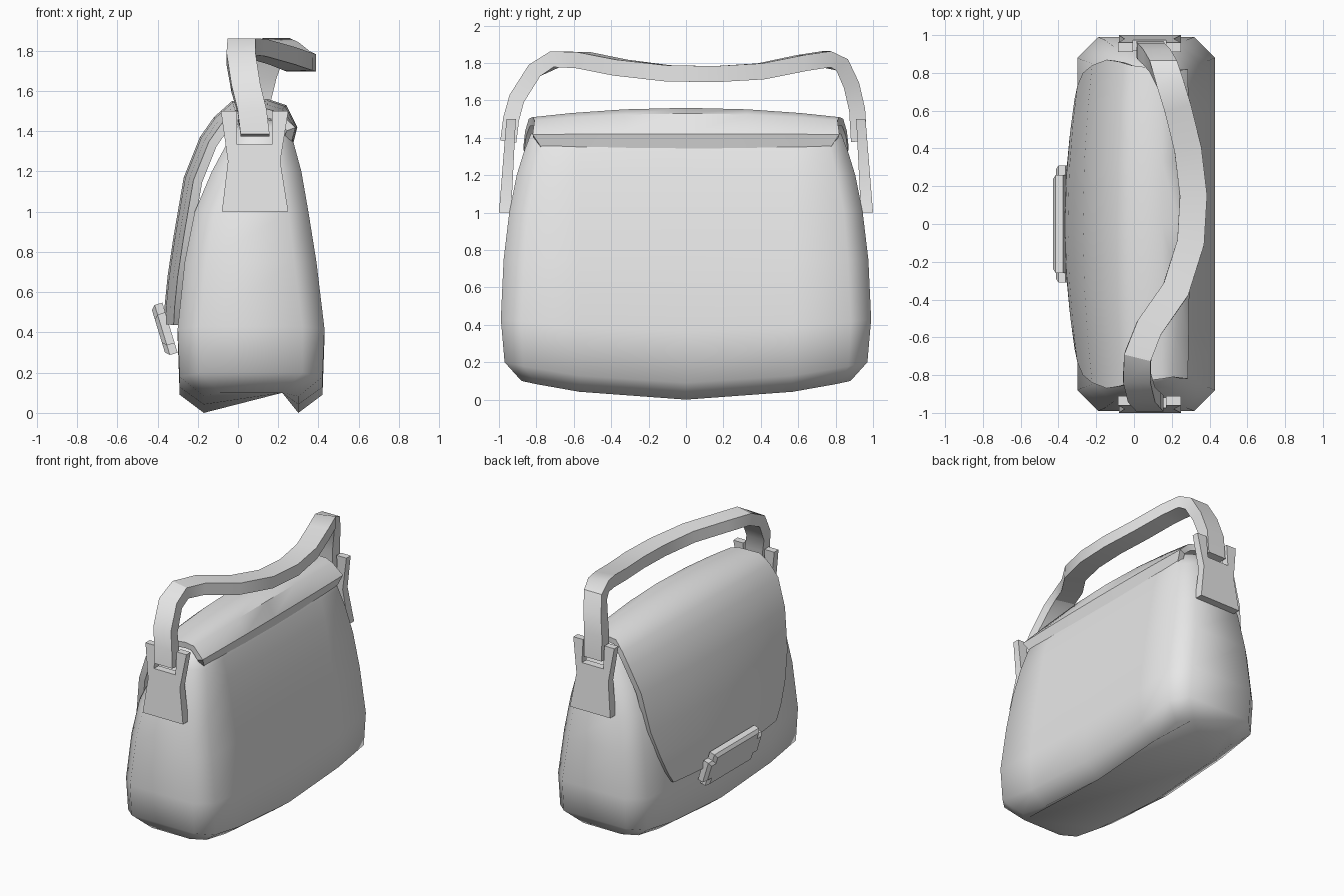
import bpy, bmesh, math
from mathutils import Vector, Matrix

cube = bpy.data.objects.get("Cube")
if cube:
    bpy.data.objects.remove(cube)

grey = bpy.data.materials.new("plain grey")
grey.use_nodes = True
COLOUR = (0.8, 0.8, 0.8, 1)
grey.diffuse_color = COLOUR
grey.node_tree.nodes["Principled BSDF"].inputs["Base Color"].default_value = COLOUR


def finish(name, bm, angle=30):
    bmesh.ops.recalc_face_normals(bm, faces=bm.faces)
    mesh = bpy.data.meshes.new(name)
    bm.to_mesh(mesh)
    bm.free()
    mesh.materials.append(grey)
    ob = bpy.data.objects.new(name, mesh)
    bpy.context.collection.objects.link(ob)
    bpy.ops.object.select_all(action='DESELECT')
    ob.select_set(True)
    bpy.context.view_layer.objects.active = ob
    bpy.ops.object.shade_smooth_by_angle(angle=math.radians(angle))
    return ob


def loft(rows, closed=True):
    """Join rows of points with quads; closed rows are capped."""
    bm = bmesh.new()
    grid = [[bm.verts.new(p) for p in row] for row in rows]
    n = len(grid[0])
    for a, b in zip(grid, grid[1:]):
        for i in range(n if closed else n - 1):
            j = (i + 1) % n
            bm.faces.new((a[i], a[j], b[j], b[i]))
    if closed:
        bm.faces.new(grid[0])
        bm.faces.new(grid[-1])
    return bm


# Bag body: chamfered rectangles stacked upward, bowed at the bottom and top
def body_ring(z, bow, x0, x1, ym, c):
    ys = [-(ym - c), -0.57, 0, 0.57, ym - c]
    pts = [(x1, y) for y in ys] + [(x1 - c, ym), (x0 + c, ym)]
    pts += [(x0, y) for y in reversed(ys)] + [(x0 + c, -ym), (x1 - c, -ym)]
    return [(x, y, z + bow * (1 - (y / ym) ** 2)) for x, y in pts]


levels = [
    (0.10, -0.10, -0.17, 0.30, 0.88, 0.08),
    (0.20, -0.11, -0.29, 0.42, 0.97, 0.10),
    (0.43, -0.06, -0.30, 0.43, 0.99, 0.11),
    (0.75, 0, -0.265, 0.39, 0.975, 0.11),
    (1.00, 0, -0.215, 0.35, 0.945, 0.10),
    (1.20, 0, -0.13, 0.315, 0.905, 0.10),
    (1.33, 0, -0.06, 0.28, 0.865, 0.09),
    (1.42, 0.04, 0.0, 0.24, 0.83, 0.07),
    (1.45, 0.05, 0.04, 0.20, 0.76, 0.06),
]
finish("bag_body", loft([body_ring(*l) for l in levels]), 60)

# Flap: from the rear lip, over the top and down the clasp side (x, z, half width)
flap = [
    (0.275, 1.34, 0.77), (0.295, 1.42, 0.82), (0.24, 1.53, 0.81),
    (0.15, 1.56, 0.82), (-0.03, 1.55, 0.84), (-0.12, 1.47, 0.86),
    (-0.19, 1.37, 0.87), (-0.27, 1.17, 0.84), (-0.32, 0.88, 0.80),
    (-0.35, 0.68, 0.73), (-0.365, 0.53, 0.66), (-0.37, 0.44, 0.60),
]
rows = []
for i, (x, z, w) in enumerate(flap):
    a, b = flap[max(i - 1, 0)], flap[min(i + 1, len(flap) - 1)]
    t = Vector((b[0] - a[0], b[1] - a[1])).normalized()
    sag = 0.01 if i < 2 else 0.05
    rows.append([(x - t.y * sag * v * v, v * w, z + t.x * sag * v * v)
                 for v in (-1, -0.75, -0.4, 0, 0.4, 0.75, 1)])
bm = loft(rows, closed=False)
flap_ob = finish("flap", bm, 40)
solid = flap_ob.modifiers.new("thickness", 'SOLIDIFY')
solid.thickness = 0.045
solid.offset = -1
bm = bmesh.new()
bm.from_mesh(flap_ob.data)
if max(bm.faces, key=lambda f: f.calc_center_median().z).normal.z < 0:
    bmesh.ops.reverse_faces(bm, faces=bm.faces)
    bm.to_mesh(flap_ob.data)
bm.free()
bpy.ops.object.modifier_apply(modifier=solid.name)
bpy.ops.object.shade_smooth_by_angle(angle=math.radians(40))

# Clasp: tilted plate with cut corners and a bevelled rim
bm = bmesh.new()
bmesh.ops.create_cube(bm, size=1)
bmesh.ops.scale(bm, vec=(0.06, 0.62, 0.26), verts=bm.verts)
corners = [e for e in bm.edges if abs((e.verts[0].co - e.verts[1].co).x) > 0.01]
bmesh.ops.bevel(bm, geom=corners, offset=0.05, segments=2, affect='EDGES')
rim = [e for e in bm.edges if all(v.co.x < 0 for v in e.verts)]
bmesh.ops.bevel(bm, geom=rim, offset=0.02, segments=1, affect='EDGES')
bmesh.ops.transform(bm, verts=bm.verts, matrix=Matrix.Translation((-0.367, 0, 0.415))
                    @ Matrix.Rotation(math.radians(-17), 4, 'Y'))
finish("clasp", bm)

# Handle tabs: slotted forks leaning against both ends
outline = [(-0.08, 1.0), (0.25, 1.0), (0.21, 1.25), (0.25, 1.5), (0.17, 1.5),
           (0.17, 1.335), (-0.005, 1.335), (-0.005, 1.5), (-0.085, 1.5), (-0.05, 1.25)]
for side, label in ((-1, "front"), (1, "rear")):
    outer = [(x, side * (1 - 0.08 * (z - 1)), z) for x, z in outline]
    inner = [(x, side * (0.935 - 0.05 * (z - 1)), z) for x, z in outline]
    finish(label + "_handle_tab", loft([outer, inner]), 20)

# Handle: flat strap swept along an arch that swings sideways
path = [Vector(p) for p in (
    (0.085, -0.95, 1.38), (0.07, -0.935, 1.5), (0.04, -0.905, 1.61),
    (0.015, -0.81, 1.76), (0.02, -0.7, 1.82), (0.08, -0.55, 1.815),
    (0.22, -0.35, 1.775), (0.30, -0.1, 1.745), (0.315, 0.15, 1.74),
    (0.285, 0.4, 1.755), (0.23, 0.62, 1.80), (0.19, 0.75, 1.82),
    (0.155, 0.835, 1.79), (0.12, 0.885, 1.68), (0.09, 0.915, 1.55),
    (0.085, 0.925, 1.38))]
rings = []
for i, p in enumerate(path):
    t = (path[min(i + 1, len(path) - 1)] - path[max(i - 1, 0)]).normalized()
    wide = Vector((1, -t.x / t.y, 0)) if p.z > 1.7 and abs(p.y) < 0.8 else Vector((1, 0, 0))
    thick = t.cross(wide).normalized() * 0.043
    wide = wide.normalized() * 0.072
    rings.append([p + wide * a + thick * b for a, b in ((-1, -1), (1, -1), (1, 1), (-1, 1))])
finish("handle", loft(rings), 30)
